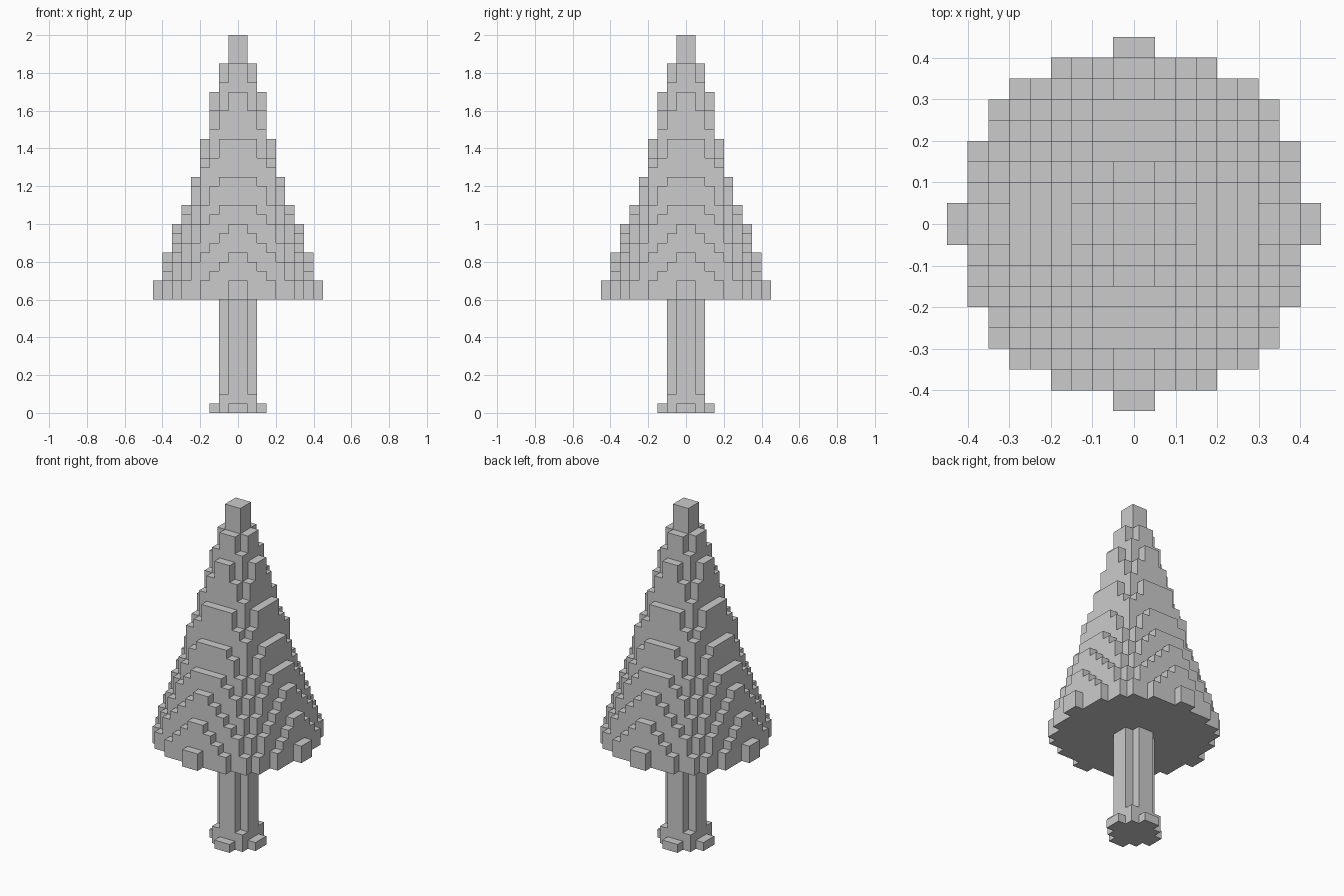
import bpy, bmesh
from mathutils import Vector

if "Cube" in bpy.data.objects:
    bpy.data.objects.remove(bpy.data.objects["Cube"])

V = 0.05  # block size

# Top height of each column of blocks, in one eighth of the plan (row i, column j <= i)
FOLIAGE_TOPS = [
    [2.0],
    [1.85, 1.75],
    [1.7, 1.6, 1.5],
    [1.45, 1.45, 1.35, 1.3],
    [1.25, 1.25, 1.2, 1.1, 1.0],
    [1.1, 1.1, 1.05, 1.0, 0.9, 0.8],
    [1.0, 0.95, 0.9, 0.85, 0.8, 0.7],
    [0.85, 0.8, 0.75, 0.7],
    [0.7],
]
TRUNK_TOPS = [[0.6], [0.6, 0.1], [0.05]]


def block_cells(tops, base):
    """Mirror the eighth into all directions and fill the columns with blocks."""
    cells = set()
    for i, row in enumerate(tops):
        for j, top in enumerate(row):
            for a, b in ((i, j), (j, i)):
                for x in (a, -1 - a):
                    for y in (b, -1 - b):
                        for z in range(round(base / V), round(top / V)):
                            cells.add((x, y, z))
    return cells


def build(name, cells, solid):
    """Make one object from the exposed faces of its blocks."""
    bm = bmesh.new()
    verts = {}

    def vert(p):
        if p not in verts:
            verts[p] = bm.verts.new(Vector(p) * V)
        return verts[p]

    for c in cells:
        for axis in range(3):
            u, w = (axis + 1) % 3, (axis + 2) % 3
            for side in (0, 1):
                n = list(c)
                n[axis] += 2 * side - 1
                if tuple(n) in solid:
                    continue
                quad = []
                for du, dw in ((0, 0), (1, 0), (1, 1), (0, 1)):
                    p = list(c)
                    p[axis] += side
                    p[u] += du
                    p[w] += dw
                    quad.append(vert(tuple(p)))
                bm.faces.new(quad if side else quad[::-1])
    mesh = bpy.data.meshes.new(name)
    bm.to_mesh(mesh)
    bm.free()
    bpy.context.collection.objects.link(bpy.data.objects.new(name, mesh))


# Stepped cone of foliage on a notched trunk with a small flared foot
foliage = block_cells(FOLIAGE_TOPS, 0.6)
trunk = block_cells(TRUNK_TOPS, 0.0)
build("foliage", foliage, foliage | trunk)
build("trunk", trunk, foliage | trunk)
